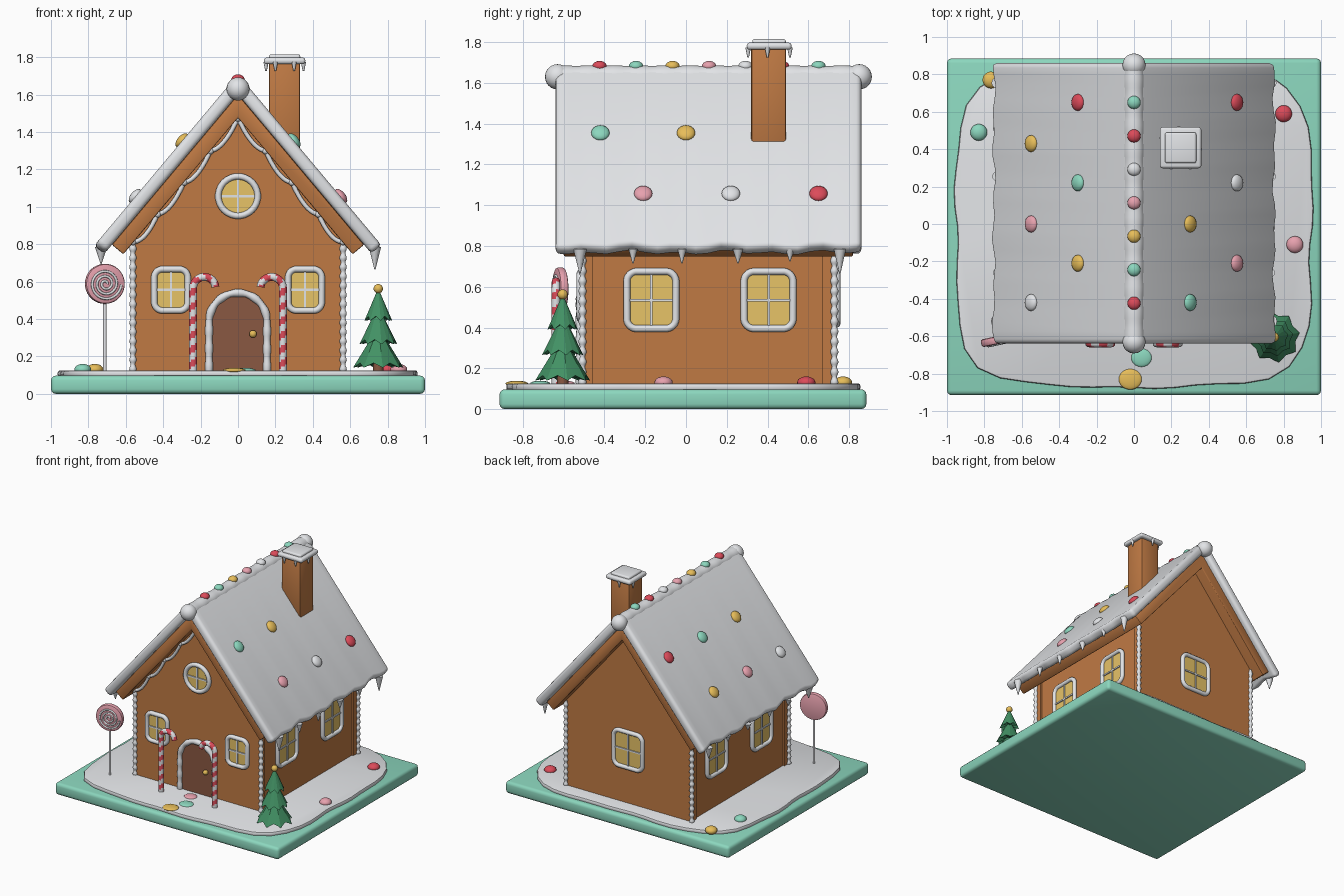
import bpy, bmesh, math
from mathutils import Matrix, Vector

if "Cube" in bpy.data.objects:
    bpy.data.objects.remove(bpy.data.objects["Cube"])

def mat(name, r, g, b):
    m = bpy.data.materials.new(name)
    lin = lambda c: ((c / 255 + 0.055) / 1.055) ** 2.4
    m.diffuse_color = (lin(r), lin(g), lin(b), 1)
    m.use_nodes = True
    m.node_tree.nodes["Principled BSDF"].inputs["Base Color"].default_value = m.diffuse_color
    return m

WHITE = mat("icing white", 240, 242, 245)
GINGER = mat("gingerbread", 192, 122, 68)
DOOR = mat("chocolate", 138, 88, 66)
MINT = mat("mint", 140, 215, 190)
GOLD = mat("gold", 232, 190, 90)
GLASS = mat("window yellow", 232, 196, 104)
RED = mat("candy red", 220, 75, 90)
PINK = mat("candy pink", 236, 165, 178)
GREEN = mat("tree green", 66, 145, 100)
T = Matrix.Translation
I = Matrix.Identity(4)
rotz = lambda d: Matrix.Rotation(math.radians(d), 4, 'Z')

def finish(name, bm, mats, M=I, bevel=0, seg=2, angle=40):
    """bevel sharp edges, smooth by angle, make the object"""
    bmesh.ops.recalc_face_normals(bm, faces=bm.faces[:])
    if bevel:
        sharp = [e for e in bm.edges if len(e.link_faces) == 2 and e.calc_face_angle() > 0.6]
        bmesh.ops.bevel(bm, geom=sharp, offset=bevel, segments=seg, profile=0.5, affect='EDGES')
    for f in bm.faces:
        f.smooth = True
    for e in bm.edges:
        if len(e.link_faces) == 2 and e.calc_face_angle() > math.radians(angle):
            e.smooth = False
    bm.transform(M)
    me = bpy.data.meshes.new(name)
    bm.to_mesh(me)
    bm.free()
    for m in mats if isinstance(mats, list) else [mats]:
        me.materials.append(m)
    o = bpy.data.objects.new(name, me)
    bpy.context.collection.objects.link(o)
    return o

def box(name, lo, hi, m, bevel=0, seg=2, M=I):
    bm = bmesh.new()
    lo, hi = Vector(lo), Vector(hi)
    bmesh.ops.create_cube(bm, size=1, matrix=T((lo + hi) / 2) @ Matrix.Diagonal((hi - lo).to_4d()))
    return finish(name, bm, m, M, bevel, seg)

def prism(name, pts, y0, y1, m, bevel=0, M=I):
    """xz outline extruded along y"""
    bm = bmesh.new()
    f = bm.faces.new([bm.verts.new((x, y0, z)) for x, z in pts])
    ext = bmesh.ops.extrude_face_region(bm, geom=[f])['geom']
    bmesh.ops.translate(bm, vec=(0, y1 - y0, 0), verts=[v for v in ext if isinstance(v, bmesh.types.BMVert)])
    return finish(name, bm, m, M, bevel)

def blob(name, loc, scale, m, R=I):
    bm = bmesh.new()
    bmesh.ops.create_uvsphere(bm, u_segments=20, v_segments=12, radius=1)
    return finish(name, bm, m, T(loc) @ R @ Matrix.Diagonal((*scale, 1)))

def cone(name, loc, r1, r2, depth, m, sides=12, R=I, bevel=0):
    bm = bmesh.new()
    bmesh.ops.create_cone(bm, cap_ends=True, segments=sides, radius1=r1, radius2=r2, depth=depth)
    return finish(name, bm, m, T(loc) @ R, bevel)

def tube(name, pts, r, m, closed=False, sides=12, M=I, wob=0, pick=None):
    """round tube along a path in the xz plane"""
    bm, n, rings = bmesh.new(), len(pts), []
    P = [Vector((x, 0, z)) for x, z in pts]
    for i, p in enumerate(P):
        a = P[(i - 1) % n] if closed or i else p
        b = P[(i + 1) % n] if closed or i < n - 1 else p
        side = (b - a).normalized().cross(Vector((0, 1, 0)))
        rr = r * (1 + wob * math.sin(i * 1.25))
        rings.append([bm.verts.new(p + rr * (side * math.cos(t) + Vector((0, math.sin(t), 0))))
                      for t in [2 * math.pi * j / sides for j in range(sides)]])
    for i in range(n if closed else n - 1):
        for j in range(sides):
            A, B, k = rings[i], rings[(i + 1) % n], (j + 1) % sides
            f = bm.faces.new((A[j], A[k], B[k], B[j]))
            if pick:
                f.material_index = pick(i, j)
    if not closed:
        bm.faces.new(rings[0])
        bm.faces.new(rings[-1])
    return finish(name, bm, m, M, angle=60)

def arc(cx, cz, r, a0, a1, n):
    return [(cx + r * math.cos(math.radians(a0 + (a1 - a0) * (k + .5) / n)),
             cz + r * math.sin(math.radians(a0 + (a1 - a0) * (k + .5) / n))) for k in range(n)]

def round_rect(w, h, c):
    q = [(1, 1, 0), (-1, 1, 90), (-1, -1, 180), (1, -1, 270)]
    return [p for sx, sz, a in q for p in arc(sx * (w / 2 - c), sz * (h / 2 - c), c, a, a + 90, 7)]

def window(name, loc, turn, w, h, c):
    M = T(loc) @ rotz(turn)
    pts = round_rect(w - .034, h - .034, c)
    prism(name + "_glass", pts, -.008, .001, GLASS, M=M)
    tube(name + "_frame", pts, .017, WHITE, True, M=M @ T((0, -.01, 0)))
    box(name + "_bar", (-.006, -.016, .02 - h / 2), (.006, 0, h / 2 - .02), WHITE, M=M)
    box(name + "_bar", (.02 - w / 2, -.016, -.006), (w / 2 - .02, 0, .006), WHITE, M=M)

# board and snowy ground
box("board", (-1, -.915, 0), (1, .885, .097), MINT, .025, 3)
bm = bmesh.new()
ring = []
for k in range(56):
    t = 2 * math.pi * k / 56
    c, s = math.cos(t), math.sin(t)
    q = (abs(c) ** 5 + abs(s) ** 5) ** -.2 * (1 + .008 * math.sin(7 * t) + .007 * math.sin(13 * t + 1))
    ring.append(bm.verts.new((.95 * c * q, -.012 + .86 * s * q, .09)))
top = bmesh.ops.extrude_face_region(bm, geom=[bm.faces.new(ring)])['geom']
bmesh.ops.translate(bm, vec=(0, 0, .036), verts=[v for v in top if isinstance(v, bmesh.types.BMVert)])
finish("snow_ground", bm, WHITE, bevel=.012)

# walls
gable = lambda w: [(-w, .12), (w, .12), (w, 1.48 - 1.19 * w), (0, 1.48), (-w, 1.48 - 1.19 * w)]
prism("house_body", gable(.548), -.47, .69, GINGER)
prism("front_wall", gable(.562), -.51, -.455, GINGER)
prism("back_wall", gable(.562), .67, .73, GINGER)

# roof panels, snow slabs, ridge
prism("roof_panels", [(0, 1.6), (.674, .797), (.613, .746), (0, 1.476), (-.613, .746), (-.674, .797)],
      -.6, .82, GINGER, .008)
A = math.radians(50)
for s in (-1, 1):
    bm, rings = bmesh.new(), []
    for k in range(25):
        y = -.64 + 1.5 * k / 24
        U = 1.1 + .01 * math.sin(k * 1.7 + s) + .007 * math.sin(k * .8)
        rings.append([bm.verts.new((s * (u * math.cos(A) + n * math.sin(A)), y, 1.6 - u * math.sin(A) + n * math.cos(A)))
                      for u, n in ((-.03, 0), (U, 0), (U, .07), (-.03, .07))])
    for a, b in zip(rings, rings[1:]):
        for j in range(4):
            bm.faces.new((a[j], a[j - 1], b[j - 1], b[j]))
    bm.faces.new(rings[0])
    bm.faces.new(rings[-1])
    finish("roof_snow", bm, WHITE, bevel=.025, seg=3)
    # icicles under the eave
    for y, r, d in ((-.52, .033, .12), (-.26, .022, .07), (-.02, .022, .07), (.255, .026, .07), (.51, .022, .06), (.755, .03, .12)):
        d *= 1 if s > 0 else .75
        cone("icicle", (s * .732, y, .785 - d / 2), .003, r, d, WHITE)
tube("ridge_snow", [(-.63 + 1.48 * k / 60, 0) for k in range(61)], .055, WHITE, M=T((0, 0, 1.63)) @ rotz(90), wob=.03)
for y in (-.63, .85):
    blob("ridge_end", (0, y, 1.63), (.062, .062, .062), WHITE)

# chimney with snow cap
box("chimney", (.166, .32, 1.28), (.332, .49, 1.775), GINGER, .01)
box("chimney_cap", (.138, .298, 1.763), (.36, .518, 1.798), WHITE, .015, 3)
box("chimney_cap_top", (.165, .325, 1.785), (.333, .49, 1.815), WHITE, .012, 3)
for x, y in ((.2, .305), (.3, .305), (.15, .46), (.35, .4), (.24, .51)):
    cone("chimney_drip", (x, y, 1.75), .004, .014, .05, WHITE)

# windows
for s in (-1, 1):
    window("front_window", (s * .358, -.51, .556), 0, .214, .256, .045)
    for y in (-.17, .405):
        window("side_window", (s * .548, y, .535), s * 90, .275, .315, .05)
window("back_window", (0, .73, .56), 180, .29, .32, .05)
window("round_window", (0, -.51, 1.057), 0, .245, .245, .1055)

# door
arch = [(.155, .12)] + arc(0, .385, .155, 0, 180, 18) + [(-.155, .12)]
prism("door", arch, -.518, -.505, DOOR)
trim = [(.155, .12 + .265 * k / 14) for k in range(14)]
tube("door_icing", trim + arc(0, .385, .155, 0, 180, 26) + [(-x, z) for x, z in trim[::-1]], .02, WHITE,
     M=T((0, -.52, 0)), wob=.12)
blob("door_knob", (.08, -.53, .32), (.02, .02, .02), GOLD)

# corner icing ropes, gable garland
for s in (-1, 1):
    for y in (-.508, .728):
        tube("corner_icing", [(s * .562, .12 + .69 * k / 70) for k in range(71)], .016, WHITE, M=T((0, y, 0)), wob=.25)
    hang = [(0, 1.475), (.148, 1.298), (.289, 1.13), (.43, .96), (.562, .812)]
    for (x0, z0), (x1, z1) in zip(hang, hang[1:]):
        tube("garland", [(s * (x0 + (x1 - x0) * t), z0 + (z1 - z0) * t - .15 * t * (1 - t))
                         for t in [k / 12 for k in range(13)]], .012, WHITE, M=T((0, -.52, 0)), sides=8)
        blob("garland_bead", (s * x1, -.522, z1), (.018, .018, .018), WHITE)
blob("garland_bead", (0, -.522, 1.475), (.022, .022, .022), WHITE)

# candy canes, red and white by ring and side
for s in (-1, 1):
    path = [(-.24, .12 + .445 * k / 35) for k in range(36)] + arc(-.18, .565, .06, 180, 0, 16)
    tube("candy_cane", [(-s * x, z) for x, z in path], .021, [WHITE, RED], M=T((0, -.638, 0)),
         pick=lambda i, j: int(i + j * .5) % 6 < 3)

# lollipop
L = T((-.712, -.617, .588)) @ rotz(12)
cone("lollipop_stick", (-.712, -.617, .32), .009, .009, .42, WHITE)
cone("lollipop", (-.712, -.617, .588), .107, .107, .042, PINK, 36, rotz(12) @ Matrix.Rotation(math.pi / 2, 4, 'X'), .012)
tube("lollipop_swirl", [((.008 + .078 * k / 80) * math.cos(k * .235), (.008 + .078 * k / 80) * math.sin(k * .235))
                        for k in range(81)], .007, WHITE, M=L @ T((0, -.021, 0)), sides=8)

# tree with pointed tiers
cone("tree_trunk", (.75, -.605, .14), .028, .028, .06, DOOR)
for z, r, zt in ((.14, .137, .36), (.265, .103, .47), (.39, .076, .565)):
    bm = bmesh.new()
    rim = [bm.verts.new((r * q * math.cos(k * math.pi / 8), r * q * math.sin(k * math.pi / 8), z + dz))
           for k, (q, dz) in enumerate([(1, 0), (.84, .025)] * 8)]
    tip, mid = bm.verts.new((0, 0, zt)), bm.verts.new((0, 0, z + .03))
    for a, b in zip(rim, rim[1:] + rim[:1]):
        bm.faces.new((a, b, tip))
        bm.faces.new((b, a, mid))
    finish("tree_tier", bm, GREEN, T((.75, -.605, 0)) @ rotz(10), angle=8)
blob("tree_top", (.75, -.605, .562), (.025, .025, .025), GOLD)

# candy drops on the roof, ridge and ground
for x, y, m in ((-.3, .65, RED), (-.55, .43, GOLD), (-.3, .22, MINT), (-.55, 0, PINK), (-.3, -.21, GOLD), (-.55, -.42, WHITE),
                (.55, .65, RED), (.55, .22, WHITE), (.3, 0, GOLD), (.55, -.21, PINK), (.3, -.42, MINT)):
    blob("roof_candy", (x, y, 1.712 - 1.19 * abs(x)), (.045, .045, .024), m,
         Matrix.Rotation(math.copysign(A, x), 4, 'Y'))
for k, m in enumerate((MINT, RED, WHITE, PINK, GOLD, MINT, RED)):
    blob("ridge_candy", (0, .65 - .179 * k, 1.682), (.035, .035, .026), m)
for x, y, m in ((-.83, .49, MINT), (-.765, .77, GOLD), (.8, .59, RED), (.86, -.11, PINK)):
    blob("ground_candy", (x, y, .13), (.045, .045, .03), m)
for x, y, r, m in ((-.01, -.59, .05, PINK), (.04, -.715, .055, MINT), (-.02, -.83, .062, GOLD)):
    blob("path_candy", (x, y, .125), (r, r * .9, .014), m)
